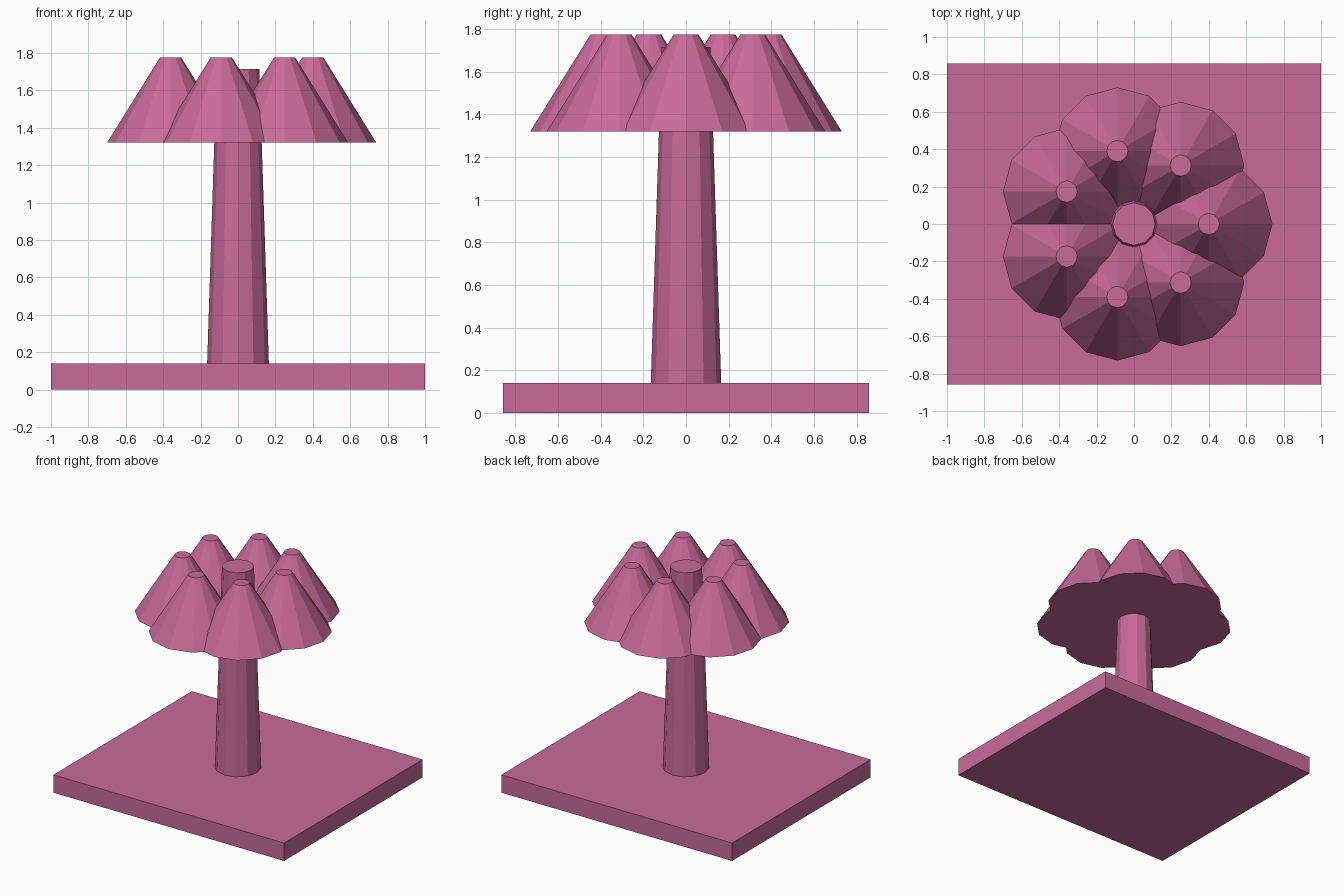
import bpy
import math

if "Cube" in bpy.data.objects:
    bpy.data.objects.remove(bpy.data.objects["Cube"])

pink = bpy.data.materials.new("pink")
pink.diffuse_color = (0.58, 0.145, 0.32, 1.0)
pink.use_nodes = True
pink.node_tree.nodes["Principled BSDF"].inputs["Base Color"].default_value = pink.diffuse_color


def frustum(name, x, y, z0, z1, r0, r1, sides=12):
    """Tapered prism with a corner pointing along +x."""
    verts = []
    for z, r in ((z0, r0), (z1, r1)):
        for i in range(sides):
            a = math.tau * i / sides
            verts.append((x + r * math.cos(a), y + r * math.sin(a), z))
    faces = [(i, (i + 1) % sides, sides + (i + 1) % sides, sides + i)
             for i in range(sides)]
    faces.append(tuple(reversed(range(sides))))
    faces.append(tuple(range(sides, 2 * sides)))
    mesh = bpy.data.meshes.new(name)
    mesh.from_pydata(verts, [], faces)
    mesh.materials.append(pink)
    obj = bpy.data.objects.new(name, mesh)
    bpy.context.collection.objects.link(obj)
    return obj


# Ground slab
bpy.ops.mesh.primitive_cube_add(size=1, location=(0, 0, 0.07))
slab = bpy.context.object
slab.name = "ground_slab"
slab.scale = (2.0, 1.715, 0.14)
bpy.ops.object.transform_apply(location=False, rotation=False, scale=True)
slab.data.materials.append(pink)

# Tapered trunk
frustum("trunk", 0, 0, 0.14, 1.715, 0.165, 0.114)

# Ring of seven foliage cones
for k in range(7):
    a = math.tau * k / 7
    frustum(f"foliage_cone_{k + 1}", 0.4 * math.cos(a), 0.4 * math.sin(a),
            1.32, 1.775, 0.34, 0.057)
